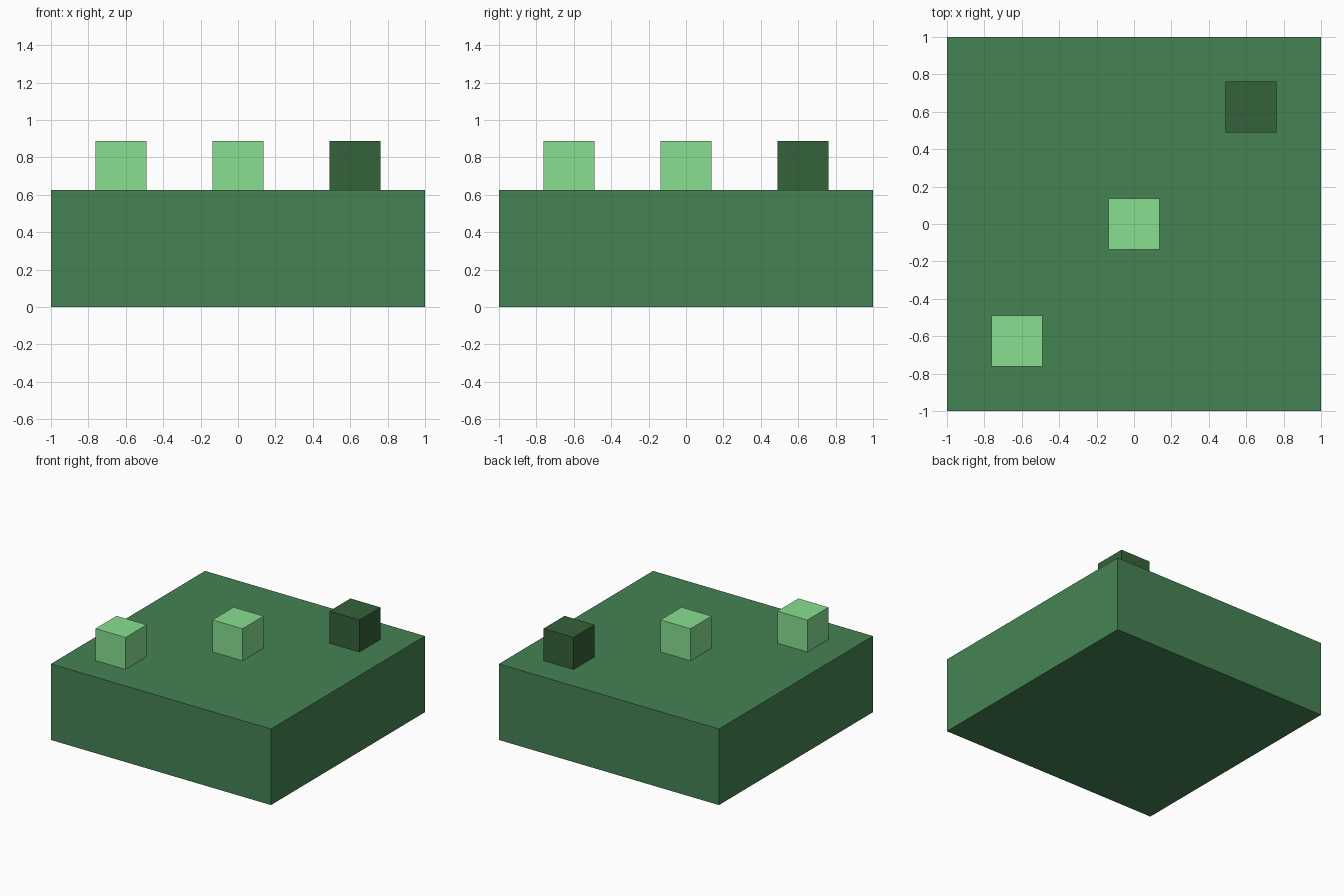
import bpy

if "Cube" in bpy.data.objects:
    bpy.data.objects.remove(bpy.data.objects["Cube"])


def srgb(r, g, b):
    """Convert 0-255 display colour to linear RGBA."""
    def lin(c):
        c /= 255
        return c / 12.92 if c <= 0.04045 else ((c + 0.055) / 1.055) ** 2.4
    return (lin(r), lin(g), lin(b), 1.0)


def material(name, colour):
    mat = bpy.data.materials.new(name)
    mat.diffuse_color = colour
    mat.use_nodes = True
    mat.node_tree.nodes["Principled BSDF"].inputs["Base Color"].default_value = mat.diffuse_color
    return mat


def box(name, x, y, z0, z1, width, mat):
    """Square-plan box between two heights."""
    bpy.ops.mesh.primitive_cube_add(size=1, location=(x, y, (z0 + z1) / 2))
    ob = bpy.context.object
    ob.name = name
    ob.scale = (width, width, z1 - z0)
    bpy.ops.object.transform_apply(location=False, rotation=False, scale=True)
    ob.data.materials.append(mat)
    return ob


mid_green = material("mid_green", srgb(69, 131, 83))
light_green = material("light_green", srgb(136, 223, 145))
dark_green = material("dark_green", srgb(53, 98, 58))

TOP = 0.625

# Thick square slab
box("base_slab", 0, 0, 0, TOP, 2.0, mid_green)

# Diagonal row of small cubes, slightly sunk into the slab
for name, pos, mat in (("front_left_cube", -0.625, light_green),
                       ("centre_cube", 0.0, light_green),
                       ("back_right_cube", 0.625, dark_green)):
    box(name, pos, pos, TOP - 0.01, 0.888, 0.273, mat)
